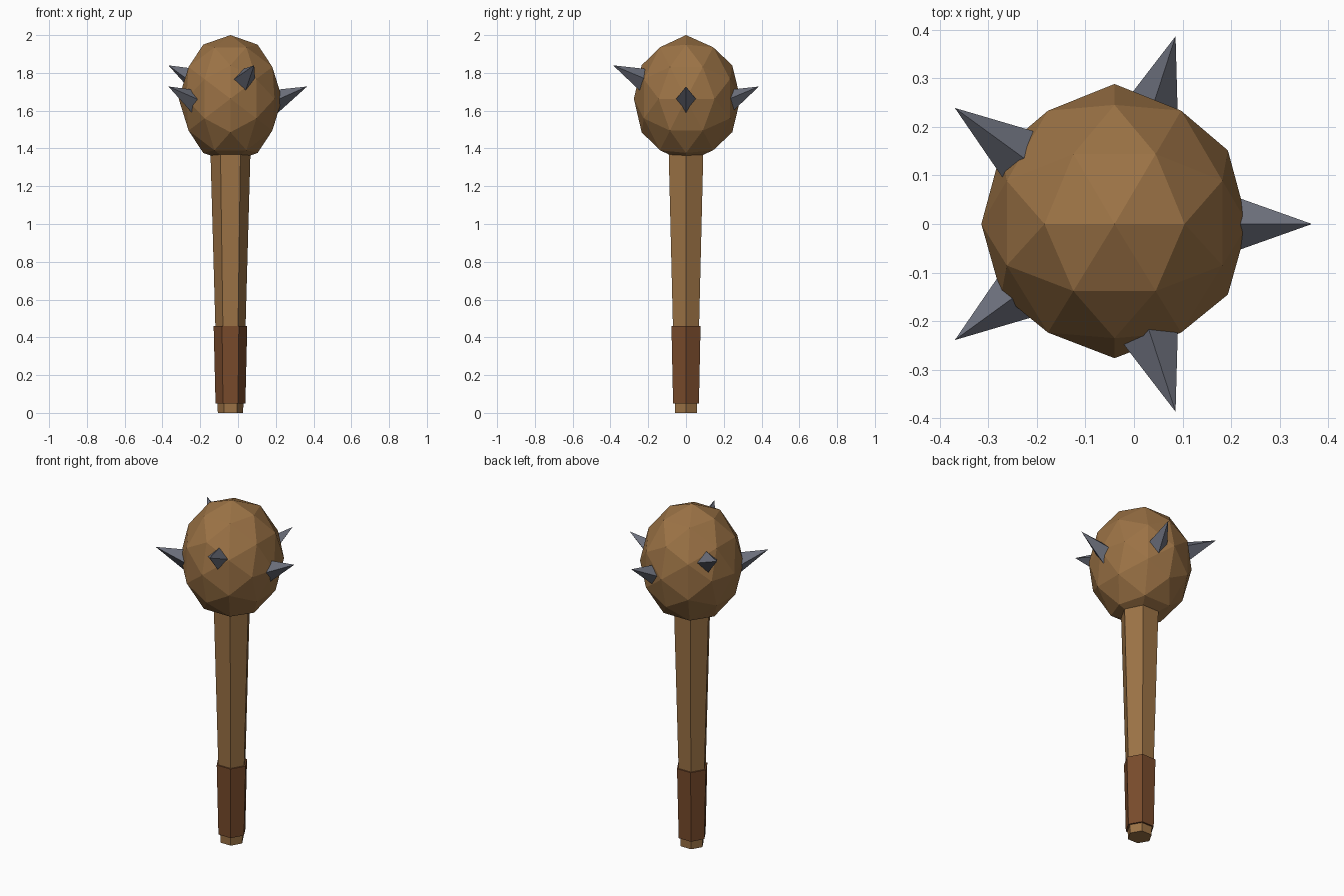
import bpy, bmesh, math
from mathutils import Vector, Matrix

if "Cube" in bpy.data.objects:
    bpy.data.objects.remove(bpy.data.objects["Cube"])

AX = -0.04  # x of the club's axis


def material(name, rgb):
    m = bpy.data.materials.new(name)
    m.diffuse_color = (*rgb, 1)
    m.use_nodes = True
    m.node_tree.nodes["Principled BSDF"].inputs["Base Color"].default_value = m.diffuse_color
    return m


wood = material("wood", (0.33, 0.17, 0.06))
dark_wood = material("handle_wood", (0.33, 0.17, 0.06))
leather = material("leather", (0.19, 0.07, 0.025))
steel = material("steel", (0.15, 0.16, 0.20))


def finish(name, bm, mat):
    bmesh.ops.recalc_face_normals(bm, faces=bm.faces)
    me = bpy.data.meshes.new(name)
    bm.to_mesh(me)
    bm.free()
    me.materials.append(mat)
    ob = bpy.data.objects.new(name, me)
    bpy.context.collection.objects.link(ob)
    return ob


def hex_shaft(name, z0, z1, r0, r1, mat):
    """Tapered six-sided shaft with corners on +x and -x."""
    bm = bmesh.new()
    rings = [[bm.verts.new((AX + r * math.cos(i * math.pi / 3),
                            r * math.sin(i * math.pi / 3), z)) for i in range(6)]
             for r, z in ((r0, z0), (r1, z1))]
    for i in range(6):
        j = (i + 1) % 6
        bm.faces.new((rings[0][i], rings[0][j], rings[1][j], rings[1][i]))
    bm.faces.new(rings[0])
    bm.faces.new(rings[1])
    return finish(name, bm, mat)


# Handle and leather grip
hex_shaft("handle", 0, 1.42, 0.067, 0.107, dark_wood)
hex_shaft("grip", 0.05, 0.46, 0.079, 0.089, leather)

# Head: icosahedron standing on an edge, split once and rounded, stretched in z
bm = bmesh.new()
t = (1 + 5 ** 0.5) / 2
for a in (-1, 1):
    for b in (-t, t):
        for co in ((a, 0, b), (0, b, a), (b, a, 0)):
            bm.verts.new(co)
bmesh.ops.convex_hull(bm, input=bm.verts)
bmesh.ops.subdivide_edges(bm, edges=bm.edges[:], cuts=1, use_grid_fill=True)
for v in bm.verts:
    n = v.co.normalized()
    ry = 0.288 if n.y > 0 else 0.276
    v.co = (AX + n.x * 0.274, n.y * ry, 1.663 + n.z * 0.337)
finish("head", bm, wood)

# Five four-sided spikes, tilted upward, alternating low and high
LENGTH, TILT = 0.20, math.radians(24)
for i in range(5):
    ang = -i * math.tau / 5
    tip = Vector((AX + 0.406 * math.cos(ang), 0.406 * math.sin(ang),
                  1.84 if i % 2 else 1.728))
    bm = bmesh.new()
    bmesh.ops.create_cone(bm, cap_ends=True, segments=4, radius1=0.065,
                          radius2=0, depth=LENGTH,
                          matrix=Matrix.Translation((0, 0, -LENGTH / 2)))
    bmesh.ops.remove_doubles(bm, verts=bm.verts, dist=1e-5)
    bm.transform(Matrix.Translation(tip) @ Matrix.Rotation(ang, 4, 'Z')
                 @ Matrix.Rotation(math.pi / 2 - TILT, 4, 'Y'))
    finish(f"spike_{i + 1}", bm, steel)
